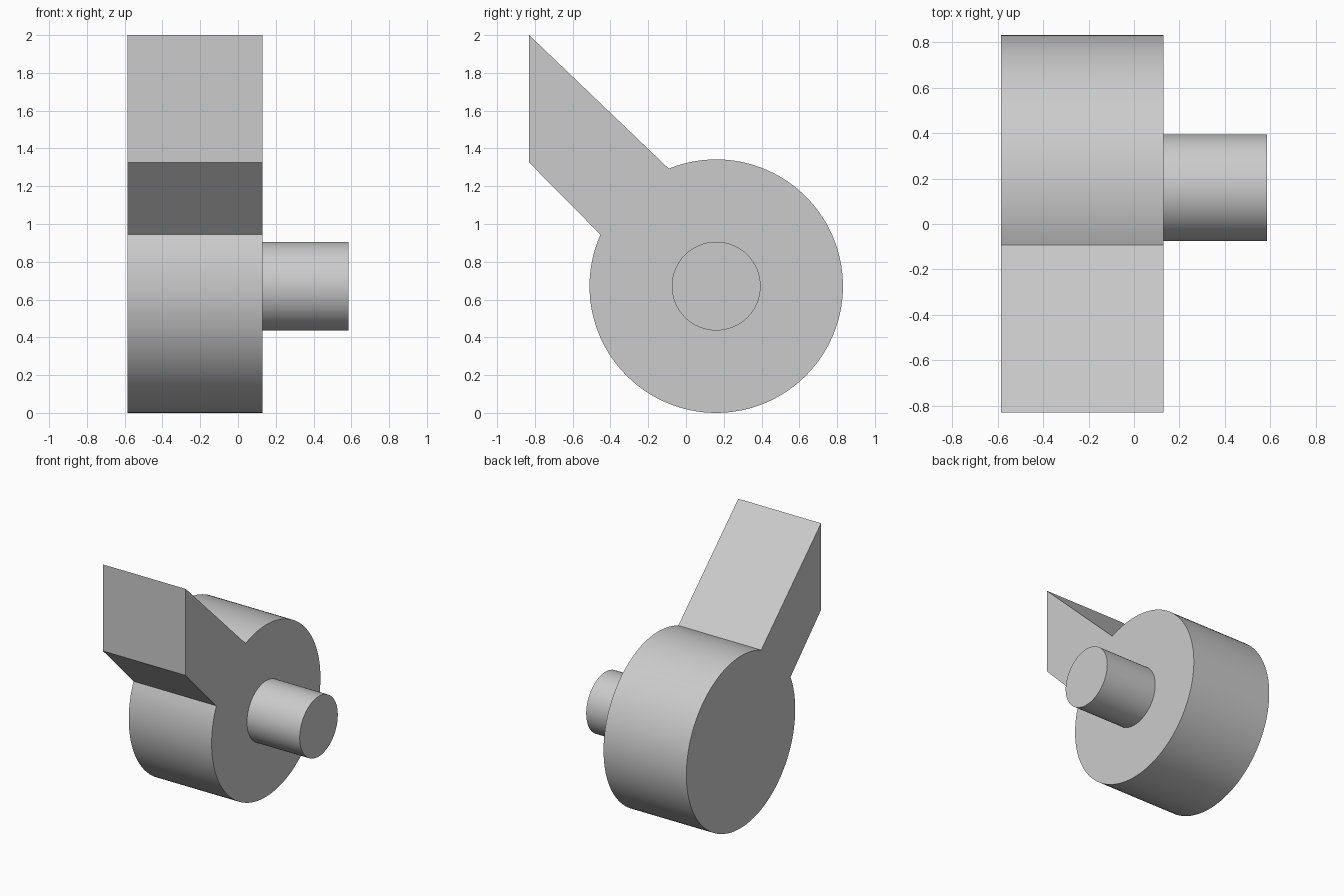
import bpy, bmesh, math
from mathutils import Vector

cube = bpy.data.objects.get("Cube")
if cube:
    bpy.data.objects.remove(cube, do_unlink=True)

grey = bpy.data.materials.new("light grey")
grey.use_nodes = True
grey.diffuse_color = (0.6, 0.6, 0.6, 1)
grey.node_tree.nodes["Principled BSDF"].inputs["Base Color"].default_value = (0.6, 0.6, 0.6, 1)

CENTRE_Y, CENTRE_Z = 0.16, 0.671


def arc(radius, start, end, steps):
    """Points (y, z) counter-clockwise around the shared axis, angles in degrees."""
    angles = [math.radians(start + (end - start) * i / steps) for i in range(steps + 1)]
    return [(CENTRE_Y + radius * math.cos(a), CENTRE_Z + radius * math.sin(a)) for a in angles]


def extrude_profile(name, outline, x0, x1):
    """Solid made by sweeping a (y, z) outline along x."""
    bm = bmesh.new()
    face = bm.faces.new([bm.verts.new((x0, y, z)) for y, z in outline])
    swept = bmesh.ops.extrude_face_region(bm, geom=[face], use_keep_orig=True)
    verts = [v for v in swept["geom"] if isinstance(v, bmesh.types.BMVert)]
    bmesh.ops.translate(bm, verts=verts, vec=Vector((x1 - x0, 0, 0)))
    bmesh.ops.recalc_face_normals(bm, faces=bm.faces)
    mesh = bpy.data.meshes.new(name)
    bm.to_mesh(mesh)
    bm.free()
    mesh.materials.append(grey)
    obj = bpy.data.objects.new(name, mesh)
    bpy.context.collection.objects.link(obj)
    bpy.ops.object.select_all(action="DESELECT")
    obj.select_set(True)
    bpy.context.view_layer.objects.active = obj
    bpy.ops.object.shade_smooth_by_angle(angle=math.radians(25))
    return obj


# Round body with the slanted arm in one outline
arm_tip = [(-0.83, 2.0), (-0.83, 1.325)]
extrude_profile("body_with_arm", arc(0.671, 156, 472, 96) + arm_tip, -0.585, 0.13)

# Shaft on the left side, on the body's axis
extrude_profile("shaft", arc(0.235, 0, 360, 64)[:-1], 0.1, 0.585)
